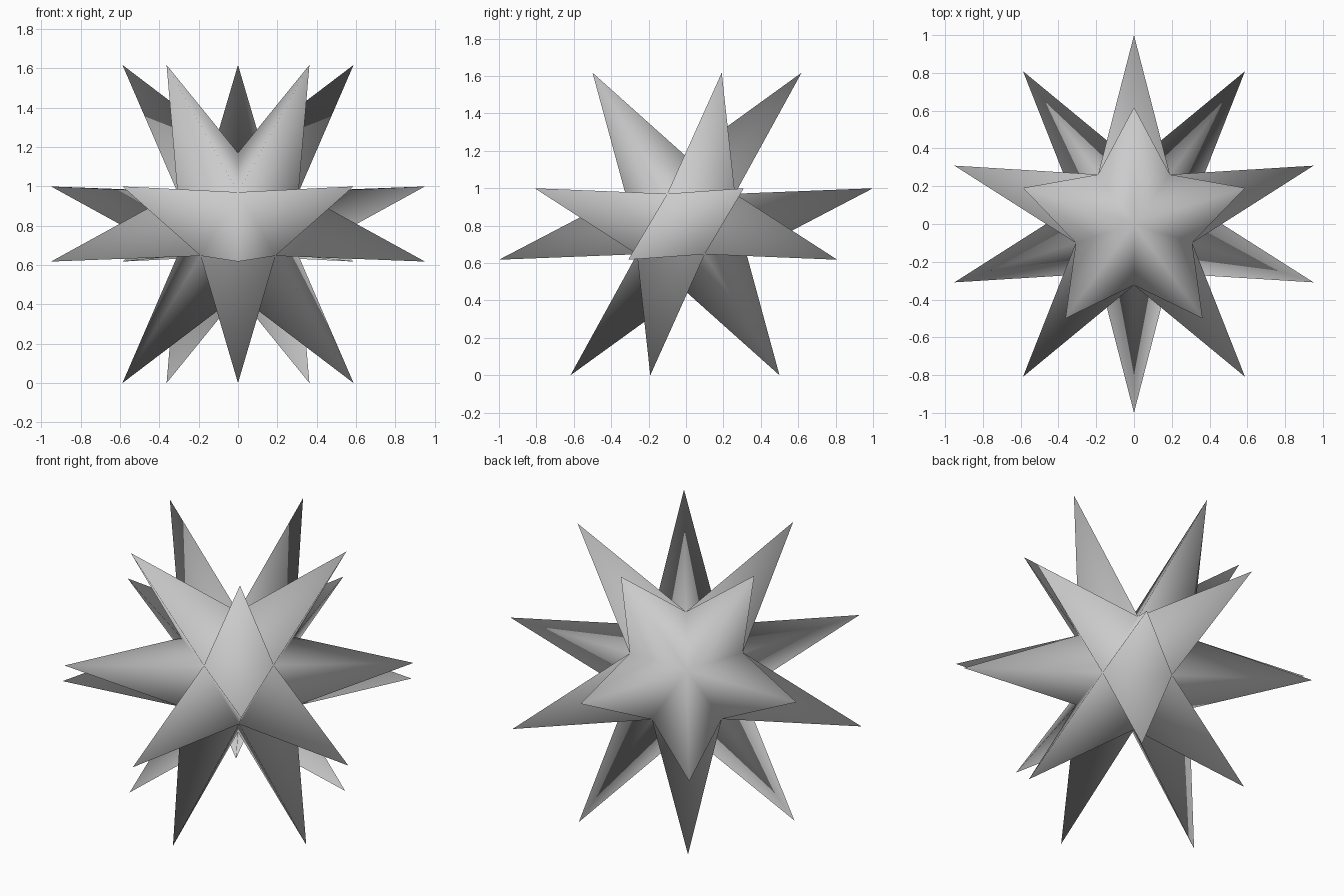
import bpy, bmesh, math
from mathutils import Matrix, Vector

if "Cube" in bpy.data.objects:
    bpy.data.objects.remove(bpy.data.objects["Cube"])

CORE_R = 0.362      # radius of the hidden icosahedral core (bottoms of the pits)
TIP_R = 1.0178      # distance of each spike tip from the centre
CENTRE_Z = 0.809    # lowest tips rest on z = 0

bm = bmesh.new()

# Core: icosahedron with a vertex pointing straight up, upper ring facing front
bmesh.ops.create_icosphere(bm, subdivisions=1, radius=CORE_R,
                           matrix=Matrix.Rotation(-math.pi / 2, 4, 'Z'))

# Spikes: raise a three-sided pyramid on every core face
tips = bmesh.ops.poke(bm, faces=bm.faces[:])["verts"]
for v in tips:
    v.co = v.co.normalized() * TIP_R

bmesh.ops.translate(bm, verts=bm.verts, vec=Vector((0, 0, CENTRE_Z)))
bmesh.ops.recalc_face_normals(bm, faces=bm.faces)

# The star is smooth shaded across all its edges
for f in bm.faces:
    f.smooth = True

mesh = bpy.data.meshes.new("spiked_star")
bm.to_mesh(mesh)
bm.free()
star = bpy.data.objects.new("spiked_star", mesh)
bpy.context.collection.objects.link(star)
